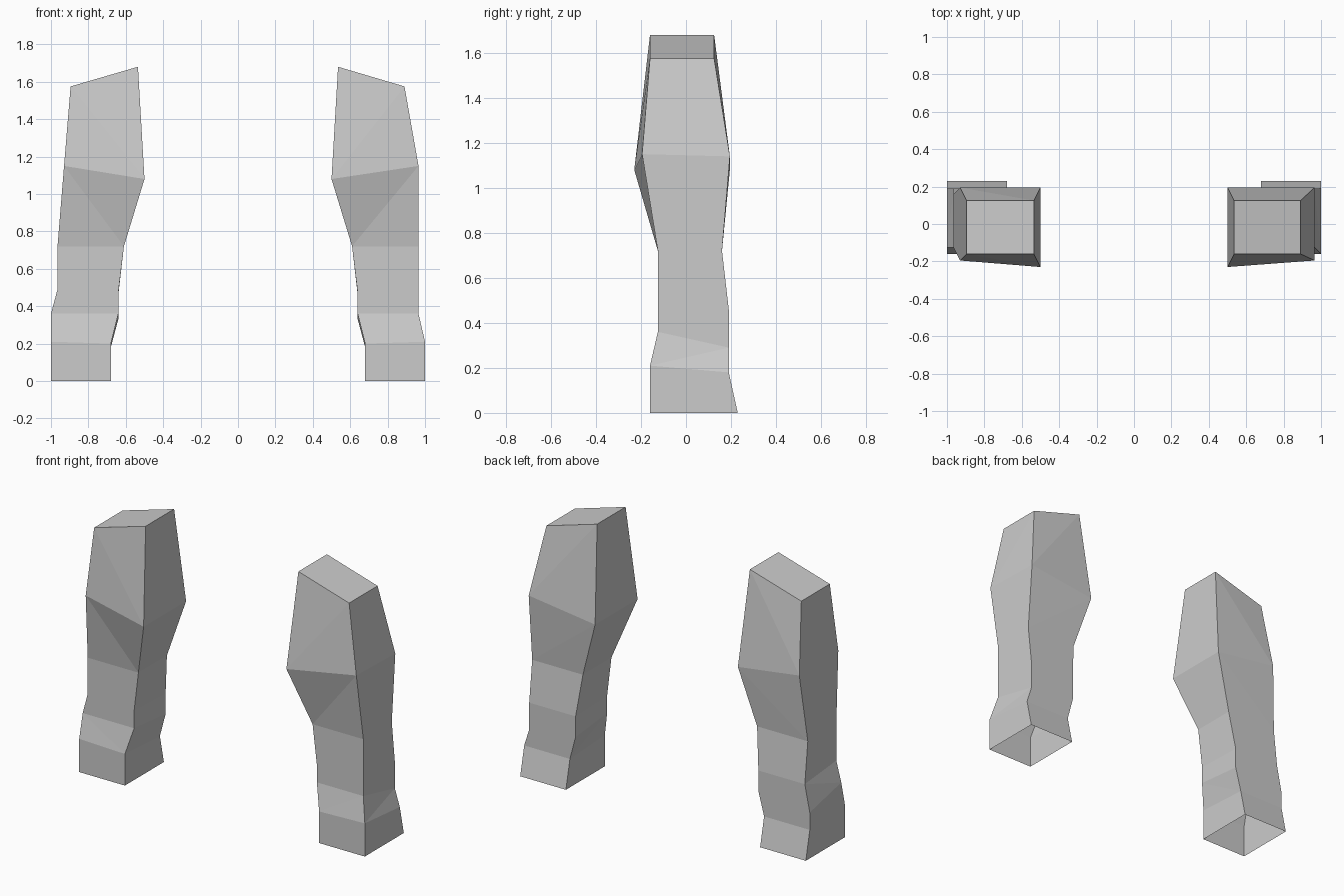
import bpy
import bmesh

# Remove the default cube if present
default_cube = bpy.data.objects.get("Cube")
if default_cube:
    bpy.data.objects.remove(default_cube, do_unlink=True)


def make_material(name, colour):
    material = bpy.data.materials.new(name)
    material.use_nodes = True
    material.diffuse_color = colour
    shader = material.node_tree.nodes["Principled BSDF"]
    shader.inputs["Base Color"].default_value = colour
    return material


grey = make_material("plain grey", (0.6, 0.6, 0.6, 1))

# Cross-sections from sole to hip. Columns:
# inner x, front y (inner, outer), back y,
# height at front inner, front outer, back outer, back inner
SECTIONS = [
    (0.68, -0.16, -0.16, 0.23, 0, 0, 0, 0),
    (0.68, -0.16, -0.16, 0.19, 0.2, 0.21, 0.18, 0.18),
    (0.64, -0.125, -0.125, 0.19, 0.36, 0.36, 0.29, 0.33),
    (0.64, -0.125, -0.125, 0.19, 0.47, 0.49, 0.46, 0.46),
    (0.61, -0.125, -0.125, 0.16, 0.72, 0.72, 0.72, 0.72),
    (0.5, -0.23, -0.195, 0.195, 1.08, 1.15, 1.14, 1.08),
    (0.535, -0.16, -0.16, 0.125, 1.68, 1.575, 1.575, 1.68),
]

# Outer x of each cross-section; the two legs differ slightly
LEFT_OUTER = (1, 1, 0.965, 0.965, 0.965, 0.965, 0.89)
RIGHT_OUTER = (1, 1, 1, 0.965, 0.965, 0.93, 0.895)


def build_leg(name, side, outer_widths):
    """Loft a four-sided leg, closed at the hip and open at the sole."""
    bm = bmesh.new()
    rings = []
    for section, outer in zip(SECTIONS, outer_widths):
        inner, front_in, front_out, back, *heights = section
        plan = [(inner, front_in), (outer, front_out), (outer, back), (inner, back)]
        rings.append([bm.verts.new((side * x, y, z))
                      for (x, y), z in zip(plan, heights)])

    # Side walls, each split along the same diagonal
    for low, high in zip(rings, rings[1:]):
        for i in range(len(low)):
            j = (i + 1) % len(low)
            bm.faces.new((low[i], low[j], high[j]))
            bm.faces.new((low[i], high[j], high[i]))

    # Sloping hip cap
    bm.faces.new(rings[-1])
    if side < 0:
        bmesh.ops.reverse_faces(bm, faces=bm.faces[:])

    mesh = bpy.data.meshes.new(name)
    bm.to_mesh(mesh)
    bm.free()
    mesh.materials.append(grey)
    leg = bpy.data.objects.new(name, mesh)
    bpy.context.collection.objects.link(leg)
    return leg


build_leg("left_leg", 1, LEFT_OUTER)
build_leg("right_leg", -1, RIGHT_OUTER)
